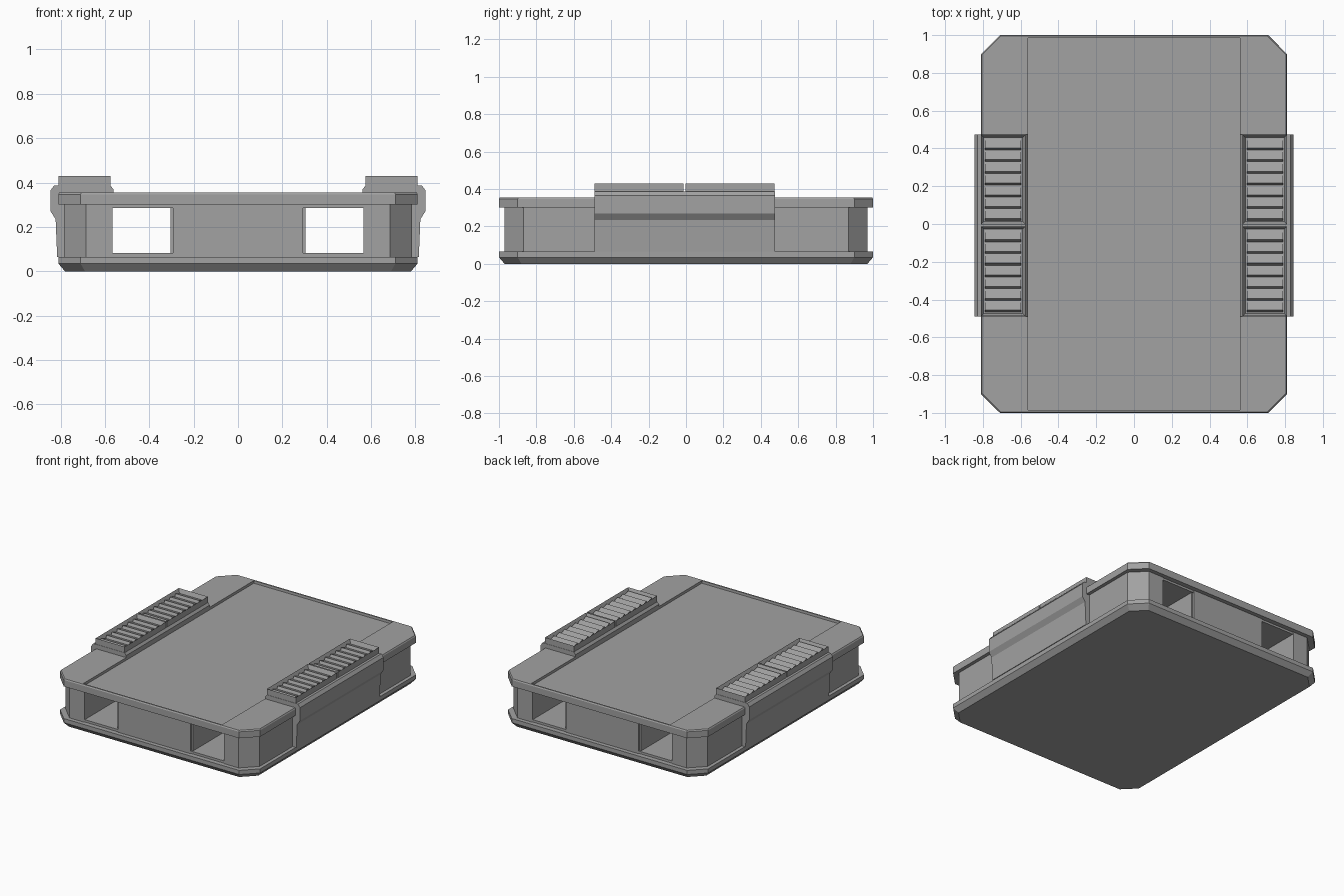
import bpy
import bmesh

if "Cube" in bpy.data.objects:
    bpy.data.objects.remove(bpy.data.objects["Cube"])

grey = bpy.data.materials.new("mid grey")
grey.use_nodes = True
colour = (0.36, 0.36, 0.36, 1)
grey.diffuse_color = colour
grey.node_tree.nodes["Principled BSDF"].inputs["Base Color"].default_value = colour


def finish(name, bm, mirror=False):
    bmesh.ops.recalc_face_normals(bm, faces=bm.faces)
    mesh = bpy.data.meshes.new(name)
    bm.to_mesh(mesh)
    bm.free()
    mesh.materials.append(grey)
    obj = bpy.data.objects.new(name, mesh)
    bpy.context.collection.objects.link(obj)
    if mirror:
        obj.modifiers.new("Mirror", "MIRROR").use_mirror_merge = False
    return obj


def loft(rings):
    """Closed solid through rings of equal point count."""
    bm = bmesh.new()
    loops = [[bm.verts.new(p) for p in ring] for ring in rings]
    for a, b in zip(loops, loops[1:]):
        for i in range(len(a)):
            j = (i + 1) % len(a)
            bm.faces.new((a[i], a[j], b[j], b[i]))
    bm.faces.new(loops[0])
    bm.faces.new(loops[-1])
    bmesh.ops.recalc_face_normals(bm, faces=bm.faces)
    return bm


def box(x0, x1, y0, y1, z0, z1):
    return loft([[(x0, y0, z), (x1, y0, z), (x1, y1, z), (x0, y1, z)] for z in (z0, z1)])


def octagon(x, y, cut, z):
    quarter = [(x, y - cut), (x - cut, y)]
    back = quarter + [(-a, b) for a, b in reversed(quarter)]
    return [(a, b, z) for a, b in back + [(-a, -b) for a, b in back]]


def sink(bm, depth, rim):
    """Push the face in the middle of the top down inside a rim."""
    tops = [f for f in bm.faces if f.normal.z > 0.9]
    centre = max(tops, key=lambda f: f.calc_area())
    bmesh.ops.inset_region(bm, faces=[centre], thickness=rim)
    bmesh.ops.translate(bm, verts=centre.verts, vec=(0, 0, -depth))


# Bottom tray with a bevelled underside
finish("bottom_tray", loft([octagon(0.78, 0.97, 0.09, 0),
                            octagon(0.81, 1, 0.1, 0.035),
                            octagon(0.81, 1, 0.1, 0.065)]))

# Top plate with a long sunken panel
lid = loft([octagon(0.81, 1, 0.1, 0.3),
            octagon(0.81, 1, 0.1, 0.347),
            octagon(0.805, 0.995, 0.1, 0.355)])
for axis, edge in ((0, 0.562), (1, 0.985)):
    for side in (-1, 1):
        point, normal = [0, 0, 0], [0, 0, 0]
        point[axis], normal[axis] = side * edge, side
        bmesh.ops.bisect_plane(lid, geom=lid.verts[:] + lid.edges[:] + lid.faces[:],
                               plane_co=point, plane_no=normal)
lid.normal_update()
sink(lid, 0.018, 0.002)
finish("top_plate", lid)

# Centre block and side walls leave two tunnels from front to back
finish("centre_block", box(-0.293, 0.293, -0.97, 0.97, 0.06, 0.305))
finish("tunnel_lining", box(0.29, 0.305, -0.955, 0.955, 0.06, 0.305), True)
finish("tunnel_floor", box(0.29, 0.57, -0.965, 0.965, 0.06, 0.082), True)
finish("tunnel_ceiling", box(0.29, 0.57, -0.965, 0.965, 0.285, 0.305), True)
wall = [(0.565, -0.97), (0.685, -0.97), (0.785, -0.87),
        (0.785, 0.87), (0.685, 0.97), (0.565, 0.97)]
finish("side_wall", loft([[(x, y, z) for x, y in wall] for z in (0.06, 0.305)]), True)

# Side housings wrap over the edge of the top plate
housing = [(0.77, 0.065), (0.815, 0.065), (0.822, 0.235), (0.845, 0.27), (0.845, 0.365),
           (0.828, 0.387), (0.575, 0.387), (0.562, 0.37), (0.562, 0.345), (0.77, 0.345)]
finish("side_housing", loft([[(x, y, z) for x, z in housing] for y in (-0.49, 0.475)]), True)

# Two louvred vents on each housing
for label, y0, y1 in (("front", -0.488, -0.013), ("back", -0.002, 0.473)):
    frame = box(0.575, 0.81, y0, y1, 0.38, 0.43)
    frame.normal_update()
    sink(frame, 0.03, 0.02)
    finish(label + "_vent_frame", frame, True)

    pitch = (y1 - y0 - 0.04) / 7
    for i in range(7):
        y = y0 + 0.02 + i * pitch
        slat = [(y, 0.398), (y + 0.012, 0.422), (y + pitch, 0.404), (y + pitch, 0.398)]
        finish(f"{label}_vent_slat_{i + 1}",
               loft([[(x, a, z) for a, z in slat] for x in (0.597, 0.788)]), True)
